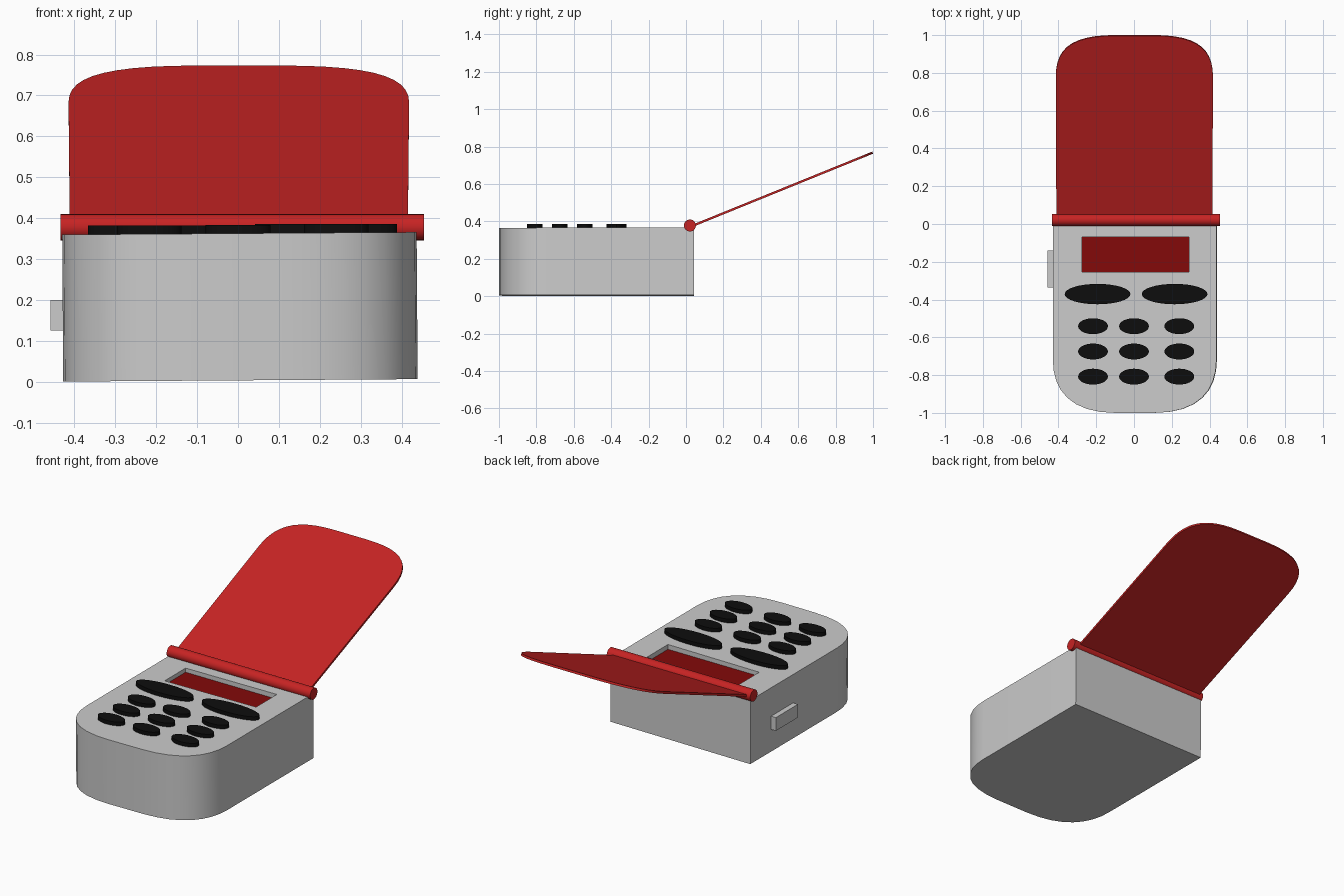
import bpy, bmesh, math
from mathutils import Vector, Matrix
from mathutils.geometry import interpolate_bezier

if "Cube" in bpy.data.objects:
    bpy.data.objects.remove(bpy.data.objects["Cube"])


def paint(name, rgb):
    m = bpy.data.materials.new(name)
    m.diffuse_color = (*rgb, 1)
    m.use_nodes = True
    m.node_tree.nodes["Principled BSDF"].inputs["Base Color"].default_value = m.diffuse_color
    return m


RED = paint("red", (0.57, 0.017, 0.017))
DARK_RED = paint("dark_red", (0.23, 0.003, 0.003))
BLACK = paint("black", (0.004, 0.004, 0.004))
TILT = -0.007  # the case leans very slightly to one side


def finish(name, bm, mat=None, smooth=True):
    bmesh.ops.recalc_face_normals(bm, faces=bm.faces[:])
    me = bpy.data.meshes.new(name)
    bm.to_mesh(me)
    bm.free()
    ob = bpy.data.objects.new(name, me)
    bpy.context.collection.objects.link(ob)
    if mat:
        me.materials.append(mat)
    if smooth:
        bpy.ops.object.select_all(action='DESELECT')
        ob.select_set(True)
        bpy.context.view_layer.objects.active = ob
        bpy.ops.object.shade_smooth_by_angle(angle=math.radians(35))
    return ob


def slab(name, half, height, mat=None):
    """Extrude an outline given by its right half, mirrored in x."""
    outline = list(half) + [(-x, y) for x, y in reversed(half)]
    bm = bmesh.new()
    face = bm.faces.new([bm.verts.new((x, y, 0)) for x, y in outline])
    ext = bmesh.ops.extrude_face_region(bm, geom=[face])
    top = [v for v in ext['geom'] if isinstance(v, bmesh.types.BMVert)]
    bmesh.ops.translate(bm, verts=top, vec=(0, 0, height))
    return finish(name, bm, mat)


def corner(p0, h0, h1, p1, n):
    return [(p.x, p.y) for p in interpolate_bezier(*map(Vector, (p0, h0, h1, p1)), n)]


def box(name, lo, hi, mat=None):
    lo, hi = Vector(lo), Vector(hi)
    bm = bmesh.new()
    bmesh.ops.create_cube(bm, size=1, matrix=Matrix.Translation((lo + hi) / 2)
                          @ Matrix.Diagonal((*(hi - lo), 1)))
    return finish(name, bm, mat, smooth=False)


def disc(name, x, y, rx, ry):
    bm = bmesh.new()
    bmesh.ops.create_cone(bm, cap_ends=True, segments=32, radius1=1, radius2=1, depth=0.04,
                          matrix=Matrix.Translation((x, y, 0.364 - TILT * x))
                          @ Matrix.Diagonal((rx, ry, 1, 1)))
    return finish(name, bm, BLACK)


# Case with rounded front corners
case = slab("case", [(0.433, 0.042)] + corner((0.433, -0.72), (0.433, -0.88),
                                              (0.34, -1.0), (0.1, -1.0), 9), 0.359)
case.location = (0.006, 0, 0.004)
case.rotation_euler.y = TILT

# Recessed screen
cutter = box("screen_cutter", (-0.275, -0.255, 0.335), (0.29, -0.07, 0.5))
cutter.hide_render = True
cutter.hide_viewport = True
cutter.display_type = 'WIRE'
cut = case.modifiers.new("screen_recess", 'BOOLEAN')
cut.operation = 'DIFFERENCE'
cut.solver = 'EXACT'
cut.object = cutter
box("screen", (-0.275, -0.255, 0.325), (0.29, -0.07, 0.338), DARK_RED)

# Two large keys and the keypad
for i, x in enumerate((-0.193, 0.215)):
    disc(f"large_key_{i + 1}", x, -0.371, 0.174, 0.054)
for r, y in enumerate((-0.541, -0.675, -0.808)):
    for c, x in enumerate((-0.217, 0.0, 0.24)):
        disc(f"key_{r + 1}_{c + 1}", x, y, 0.079, 0.042)

# Side button
box("side_button", (-0.458, -0.335, 0.126), (-0.42, -0.14, 0.2))

# Hinge barrel
bm = bmesh.new()
bmesh.ops.create_cone(bm, cap_ends=True, segments=24, radius1=0.032, radius2=0.032, depth=0.888,
                      matrix=Matrix.Translation((0.01, 0.021, 0.378))
                      @ Matrix.Rotation(math.pi / 2, 4, 'Y'))
finish("hinge", bm, RED)

# Thin flip lid, held open
lid = slab("lid", [(0.413, 0)] + corner((0.416, 0.806), (0.416, 0.968),
                                        (0.33, 1.042), (0.1, 1.042), 12), 0.012, RED)
lid.location = (0.002, 0.035, 0.370)
lid.rotation_euler.x = math.radians(22.1)
